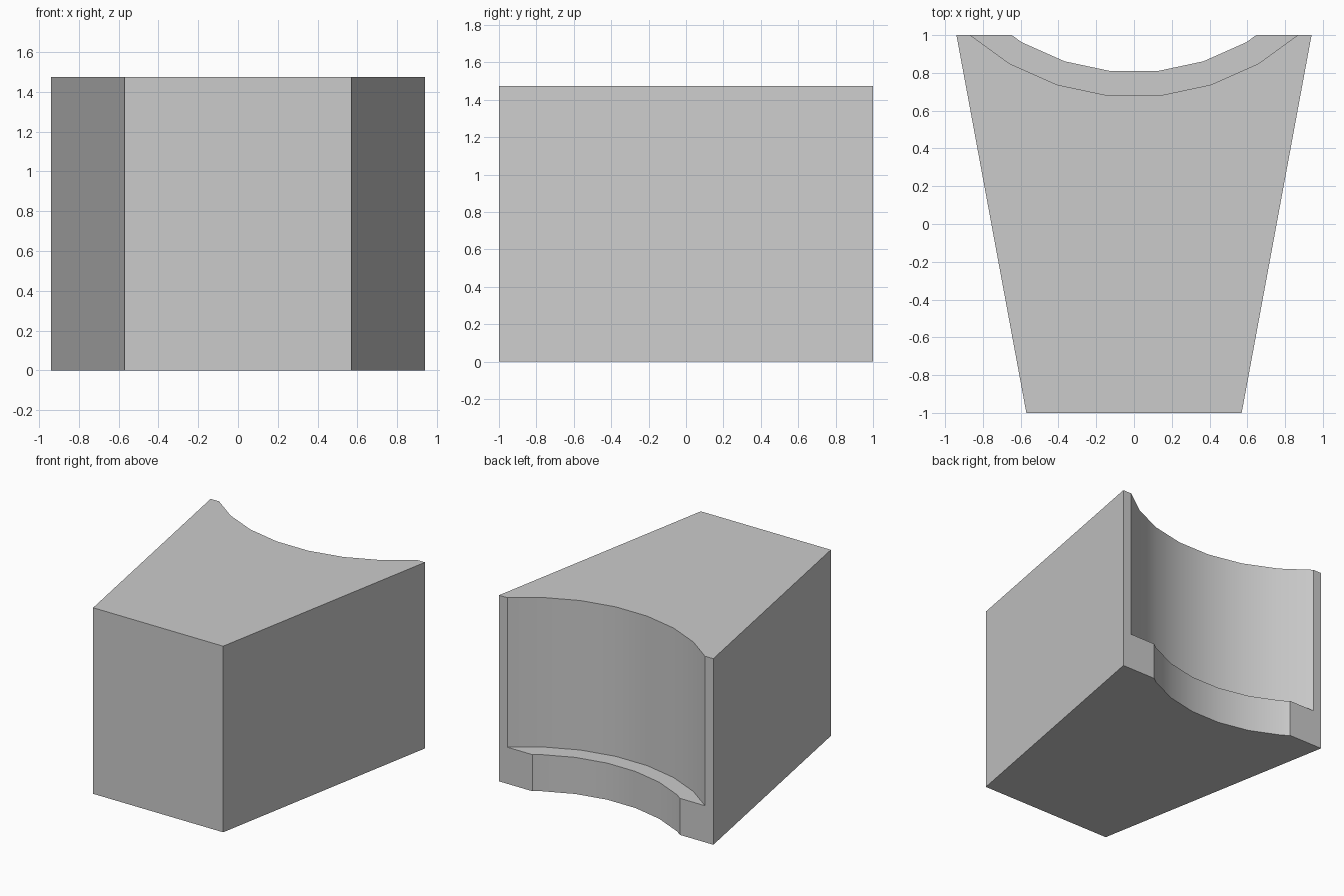
import bpy
import bmesh
import math

if "Cube" in bpy.data.objects:
    bpy.data.objects.remove(bpy.data.objects["Cube"])

HEIGHT, LEDGE = 1.475, 0.29
ARC_Y = 1.993          # shared axis of both concave cuts
SIDES = 30

grey = bpy.data.materials.new("grey")
grey.use_nodes = True
colour = (0.6, 0.6, 0.6, 1)
grey.diffuse_color = colour
grey.node_tree.nodes["Principled BSDF"].inputs["Base Color"].default_value = colour


def prism(name, outline, z0, z1):
    """Extrude a flat outline from z0 up to z1."""
    bm = bmesh.new()
    base = bm.faces.new([bm.verts.new((x, y, z0)) for x, y in outline])
    top = bmesh.ops.extrude_face_region(bm, geom=[base])["geom"]
    verts = [v for v in top if isinstance(v, bmesh.types.BMVert)]
    bmesh.ops.translate(bm, verts=verts, vec=(0, 0, z1 - z0))
    bmesh.ops.recalc_face_normals(bm, faces=bm.faces)
    mesh = bpy.data.meshes.new(name)
    bm.to_mesh(mesh)
    bm.free()
    mesh.materials.append(grey)
    obj = bpy.data.objects.new(name, mesh)
    bpy.context.collection.objects.link(obj)
    return obj


def circle(radius):
    """Faceted circle with a flat facing the front."""
    angles = [math.tau * (i + 0.5) / SIDES - math.pi / 2 for i in range(SIDES)]
    return [(radius * math.cos(a), ARC_Y + radius * math.sin(a)) for a in angles]


# Tapered wedge block
block = prism("wedge_block", [(-0.57, -1), (0.57, -1), (0.94, 1), (-0.94, 1)], 0, HEIGHT)
bpy.context.view_layer.objects.active = block
block.select_set(True)

# Concave back: small radius through the full height, larger one above the ledge
for name, radius, bottom in (("lower_cutter", 1.19, -0.2), ("upper_cutter", 1.32, LEDGE)):
    cutter = prism(name, circle(radius), bottom, HEIGHT + 0.2)
    cutter.hide_render = True
    cut = block.modifiers.new(name, "BOOLEAN")
    cut.operation = "DIFFERENCE"
    cut.solver = "EXACT"
    cut.object = cutter
    bpy.ops.object.modifier_apply(modifier=cut.name)
    bpy.data.objects.remove(cutter)

# Smooth the arcs, keep the corners sharp
bpy.ops.object.shade_smooth_by_angle(angle=math.radians(30))
